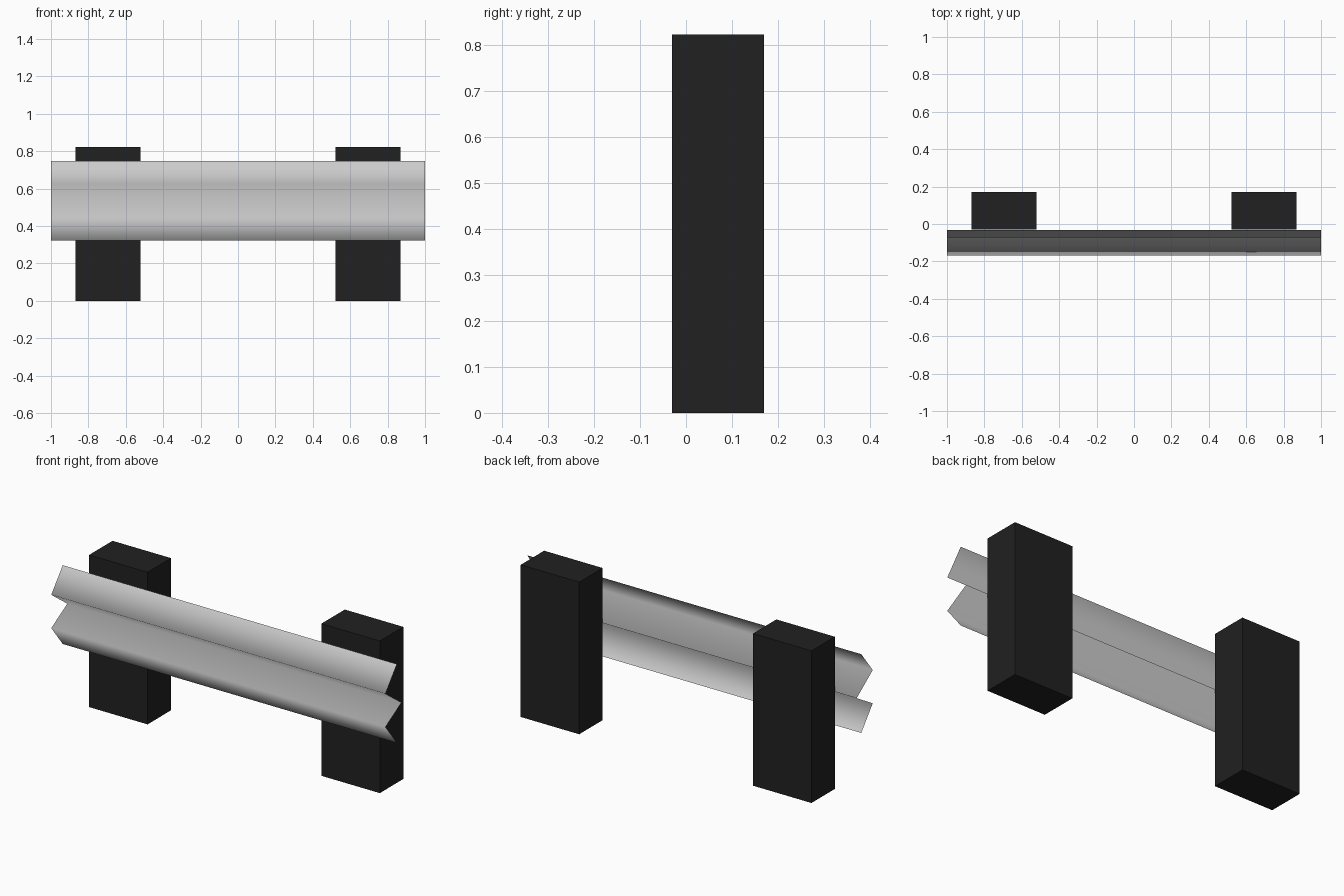
import bpy, bmesh

if "Cube" in bpy.data.objects:
    bpy.data.objects.remove(bpy.data.objects["Cube"])

dark = bpy.data.materials.new("dark_post")
dark.diffuse_color = (0.015, 0.015, 0.015, 1)
dark.use_nodes = True
dark.node_tree.nodes["Principled BSDF"].inputs["Base Color"].default_value = dark.diffuse_color


def make_object(name, bm):
    mesh = bpy.data.meshes.new(name)
    bm.to_mesh(mesh)
    bm.free()
    obj = bpy.data.objects.new(name, mesh)
    bpy.context.collection.objects.link(obj)
    return obj


# Corrugated rail: single thin sheet swept along x, profile as (y, z)
profile = [(-0.07, 0.748), (-0.168, 0.625), (-0.031, 0.525), (-0.168, 0.445), (-0.07, 0.322)]
bm = bmesh.new()
rows = [[bm.verts.new((x, y, z)) for y, z in profile] for x in (-1, 1)]
for i in range(len(profile) - 1):
    f = bm.faces.new((rows[0][i], rows[0][i + 1], rows[1][i + 1], rows[1][i]))
    f.smooth = True
make_object("rail", bm)

# Two box posts behind the rail
for side, name in ((-1, "left_post"), (1, "right_post")):
    bm = bmesh.new()
    bmesh.ops.create_cube(bm, size=1)
    bmesh.ops.scale(bm, vec=(0.35, 0.2, 0.823), verts=bm.verts)
    bmesh.ops.translate(bm, vec=(side * 0.695, 0.07, 0.4115), verts=bm.verts)
    make_object(name, bm).data.materials.append(dark)
